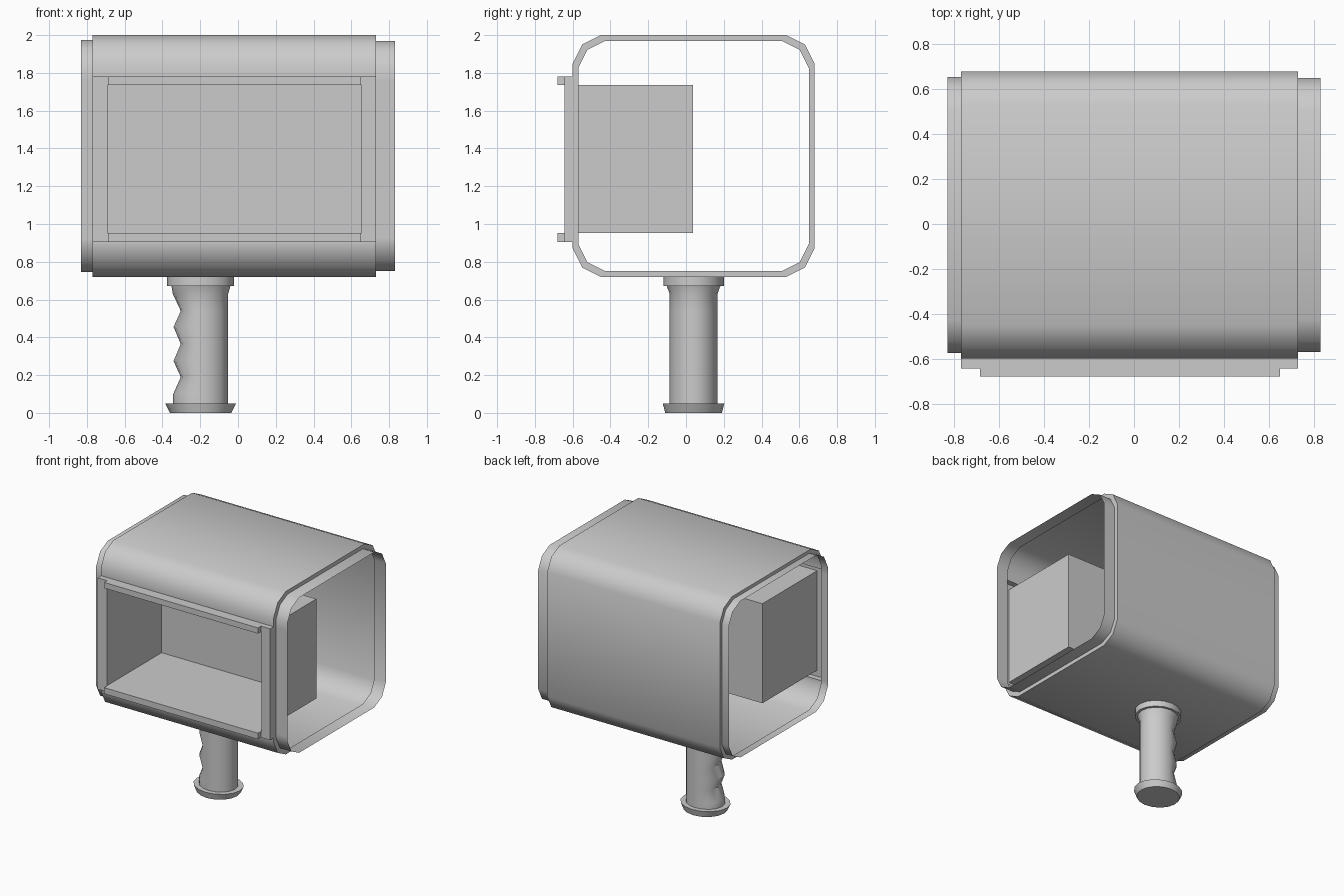
import bpy, bmesh
from math import cos, sin, tau, radians

if "Cube" in bpy.data.objects:
    bpy.data.objects.remove(bpy.data.objects["Cube"])


def loft(bm, rings, cap_start=False, cap_end=False, skip=()):
    """Bridge equal-length closed rings; skip holds (ring, side) pairs left open."""
    vs = [[bm.verts.new(p) for p in ring] for ring in rings]
    n = len(vs[0])
    for i in range(len(vs) - 1):
        for j in range(n):
            if (i, j) not in skip:
                k = (j + 1) % n
                bm.faces.new((vs[i][j], vs[i][k], vs[i + 1][k], vs[i + 1][j]))
    if cap_start:
        bm.faces.new(vs[0][::-1])
    if cap_end:
        bm.faces.new(vs[-1])


def finish(bm, name, angle):
    bmesh.ops.remove_doubles(bm, verts=bm.verts, dist=1e-4)
    bmesh.ops.recalc_face_normals(bm, faces=bm.faces)
    # keep normals outward: the highest face must look up
    bm.normal_update()
    top = max(bm.faces, key=lambda f: f.calc_center_median().z)
    if top.normal.z < 0:
        bmesh.ops.reverse_faces(bm, faces=bm.faces)
    me = bpy.data.meshes.new(name)
    bm.to_mesh(me)
    bm.free()
    ob = bpy.data.objects.new(name, me)
    bpy.context.collection.objects.link(ob)
    bpy.ops.object.select_all(action='DESELECT')
    ob.select_set(True)
    bpy.context.view_layer.objects.active = ob
    bpy.ops.object.shade_smooth_by_angle(angle=radians(angle))
    return ob


# Housing: rounded-square sleeve with a stepped-in lip at each open end
CY, CZ, H = 0.04, 1.36, 0.64
Z0, Z1 = 0.905, 1.78
corner = [(0, 0.15), (0.05, 0.05), (0.15, 0)]
profile = [(-H, Z0 - CZ), (-H, Z1 - CZ)]
profile += [(-H + a, H - b) for a, b in corner]
profile += [(H - a, H - b) for a, b in corner[::-1]]
profile += [(H - a, -H + b) for a, b in corner]
profile += [(-H + a, -H + b) for a, b in corner[::-1]]
sections = [(-0.83, 0.96), (-0.77, 0.96), (-0.77, 1),
            (0.73, 1), (0.73, 0.953), (0.83, 0.953)]
bm = bmesh.new()
loft(bm, [[(x, CY + y * s, CZ + z * s) for y, z in profile] for x, s in sections],
     skip={(2, 0)})


# Raised front frame and the recessed compartment behind it
def rect(x0, x1, z0, z1, y):
    return [(x0, y, z0), (x1, y, z0), (x1, y, z1), (x0, y, z1)]


X0, X1 = -0.69, 0.655
loft(bm, [rect(-0.77, 0.73, Z0, Z1, CY - H), rect(-0.77, 0.73, Z0, Z1, -0.643),
          rect(X0, X1, 0.953, 1.735, -0.643), rect(X0, X1, 0.953, 1.735, 0.037)],
     cap_end=True)
finish(bm, "housing", 40)

# Rails above and below the compartment opening
for name, z0, z1 in (("lower_rail", Z0, 0.953), ("upper_rail", 1.735, Z1)):
    bm = bmesh.new()
    loft(bm, [rect(-0.687, 0.65, z0, z1, -0.643), rect(-0.687, 0.65, z0, z1, -0.68)],
         cap_end=True)
    finish(bm, name, 30)

# Handle: flared base, grip with finger grooves, top collar
HX, HY, SIDES = -0.195, 0.04, 16


def oval(z, left, right, ry):
    ring = []
    for i in range(SIDES):
        c, s = cos(tau * i / SIDES), sin(tau * i / SIDES)
        ring.append((HX + c * (right if c > 0 else left), HY + s * ry, z))
    return ring


grip = [(0.05, 0.148), (0.1, 0.148), (0.19, 0.108), (0.275, 0.146), (0.365, 0.108),
        (0.455, 0.146), (0.54, 0.108), (0.63, 0.15)]
rings = [oval(0, 0.165, 0.16, 0.15), oval(0.05, 0.19, 0.185, 0.163)]
rings += [oval(z, left, 0.143, 0.127) for z, left in grip]
rings += [oval(0.672, 0.157, 0.155, 0.142), oval(0.672, 0.18, 0.175, 0.16),
          oval(0.72, 0.18, 0.175, 0.16)]
bm = bmesh.new()
loft(bm, rings, cap_start=True, cap_end=True)
finish(bm, "handle", 40)
